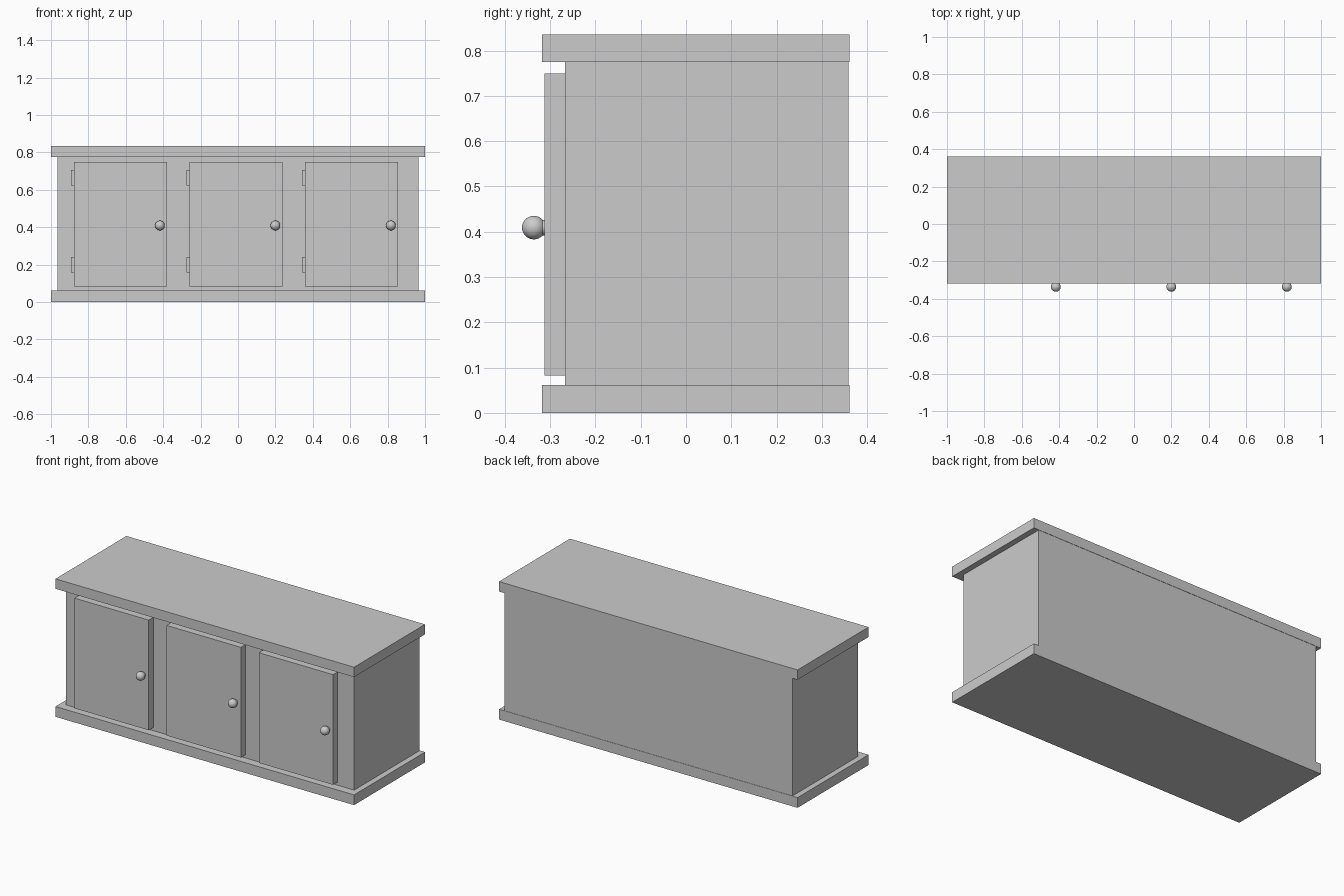
import bpy
import math

if "Cube" in bpy.data.objects:
    bpy.data.objects.remove(bpy.data.objects["Cube"])


def box(name, x0, x1, y0, y1, z0, z1):
    bpy.ops.mesh.primitive_cube_add(
        size=1, location=((x0 + x1) / 2, (y0 + y1) / 2, (z0 + z1) / 2))
    ob = bpy.context.object
    ob.name = name
    ob.scale = (x1 - x0, y1 - y0, z1 - z0)
    bpy.ops.object.transform_apply(location=False, rotation=False, scale=True)
    return ob


# Carcass with overhanging plinth and worktop
box("base_board", -1, 1, -0.318, 0.361, 0, 0.062)
box("cabinet_body", -0.965, 0.965, -0.267, 0.359, 0.062, 0.775)
box("top_board", -1, 1, -0.318, 0.361, 0.775, 0.835)

# Three doors, each with two hinges and a round knob
for i in range(3):
    left = -0.877 + i * 0.6175
    box(f"door_{i + 1}", left, left + 0.497, -0.312, -0.267, 0.082, 0.749)

    for side, z in (("lower", 0.2), ("upper", 0.664)):
        box(f"{side}_hinge_{i + 1}", left - 0.016, left + 0.01,
            -0.284, -0.267, z - 0.041, z + 0.041)

    knob_x = left + 0.459
    bpy.ops.mesh.primitive_cylinder_add(
        vertices=32, radius=0.017, depth=0.022,
        location=(knob_x, -0.317, 0.409), rotation=(math.pi / 2, 0, 0))
    bpy.context.object.name = f"knob_stem_{i + 1}"
    bpy.ops.object.shade_smooth_by_angle()

    bpy.ops.mesh.primitive_uv_sphere_add(
        segments=32, ring_count=16, radius=0.026,
        location=(knob_x, -0.336, 0.409))
    bpy.context.object.name = f"knob_{i + 1}"
    bpy.ops.object.shade_smooth_by_angle()
